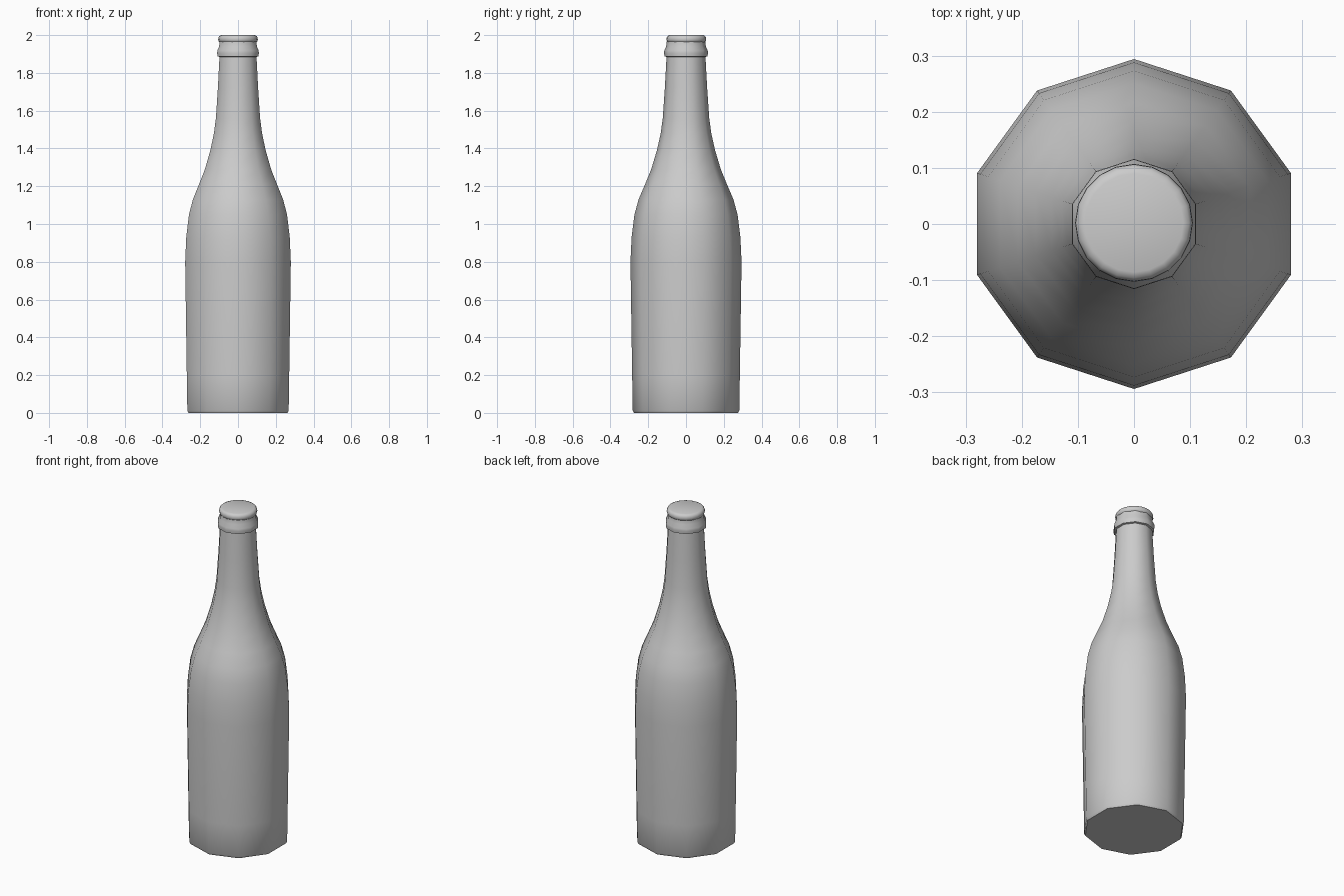
import bpy, bmesh, math

if "Cube" in bpy.data.objects:
    bpy.data.objects.remove(bpy.data.objects["Cube"])


def lathe(name, profile, sides, y=0.0, angle=45):
    """Revolve (radius, z) points around z and close both ends."""
    bm = bmesh.new()
    rings = []
    for r, z in profile:
        ring = []
        for i in range(sides):
            a = math.pi / 2 + 2 * math.pi * i / sides
            ring.append(bm.verts.new((r * math.cos(a), y + r * math.sin(a), z)))
        rings.append(ring)
    for low, high in zip(rings, rings[1:]):
        for i in range(sides):
            j = (i + 1) % sides
            bm.faces.new((low[i], low[j], high[j], high[i]))
    bm.faces.new(rings[0][::-1])
    bm.faces.new(rings[-1])
    mesh = bpy.data.meshes.new(name)
    bm.to_mesh(mesh)
    bm.free()
    obj = bpy.data.objects.new(name, mesh)
    bpy.context.collection.objects.link(obj)
    bpy.ops.object.select_all(action='DESELECT')
    obj.select_set(True)
    bpy.context.view_layer.objects.active = obj
    bpy.ops.object.shade_smooth_by_angle(angle=math.radians(angle))
    return obj


# Ten-sided glass body, shoulder, neck and lip ring
lathe("bottle_body", [
    (0.275, 0.0), (0.282, 0.012), (0.285, 0.20), (0.294, 0.80),
    (0.288, 0.93), (0.273, 1.05), (0.251, 1.13), (0.217, 1.21),
    (0.184, 1.29), (0.154, 1.39), (0.134, 1.48), (0.123, 1.56),
    (0.112, 1.72), (0.103, 1.885),
    (0.114, 1.888), (0.116, 1.905), (0.115, 1.918), (0.105, 1.94),
    (0.103, 1.966)], 10)

# Round cap with softened rim
lathe("cap", [
    (0.094, 1.96), (0.102, 1.966), (0.105, 1.975), (0.104, 1.987),
    (0.098, 1.996), (0.088, 2.0)], 20, y=0.002)
